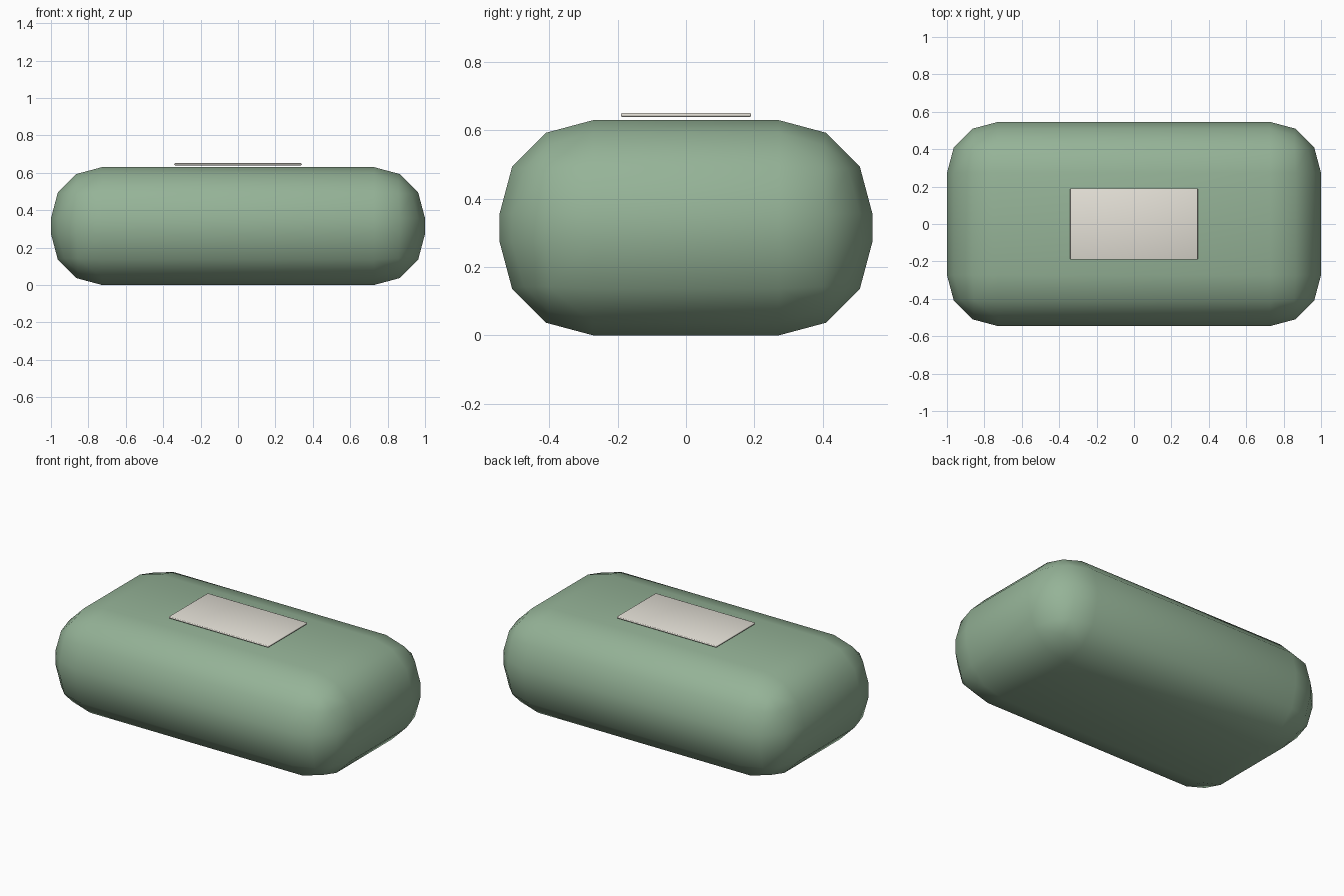
import bpy

if "Cube" in bpy.data.objects:
    bpy.data.objects.remove(bpy.data.objects["Cube"])


def material(name, color):
    m = bpy.data.materials.new(name)
    m.diffuse_color = color
    m.use_nodes = True
    m.node_tree.nodes["Principled BSDF"].inputs["Base Color"].default_value = m.diffuse_color
    return m


def rounded_box(name, size, z, radius, segments, mat):
    bpy.ops.mesh.primitive_cube_add(size=1, location=(0, 0, z))
    ob = bpy.context.object
    ob.name = name
    ob.scale = size
    bpy.ops.object.transform_apply(location=False, rotation=False, scale=True)
    bev = ob.modifiers.new("Bevel", 'BEVEL')
    bev.width = radius
    bev.segments = segments
    bev.limit_method = 'NONE'
    bpy.ops.object.modifier_apply(modifier=bev.name)
    ob.data.materials.append(mat)
    bpy.ops.object.shade_smooth()
    return ob


green = material("green", (0.30, 0.45, 0.31, 1))
cream = material("cream", (0.78, 0.75, 0.68, 1))

# Soft pillow-like body
rounded_box("body", (2.0, 1.092, 0.63), 0.315, 0.273, 3, green)

# Thin label plate hovering just above the top
rounded_box("label", (0.682, 0.382, 0.011), 0.6455, 0.004, 2, cream)
